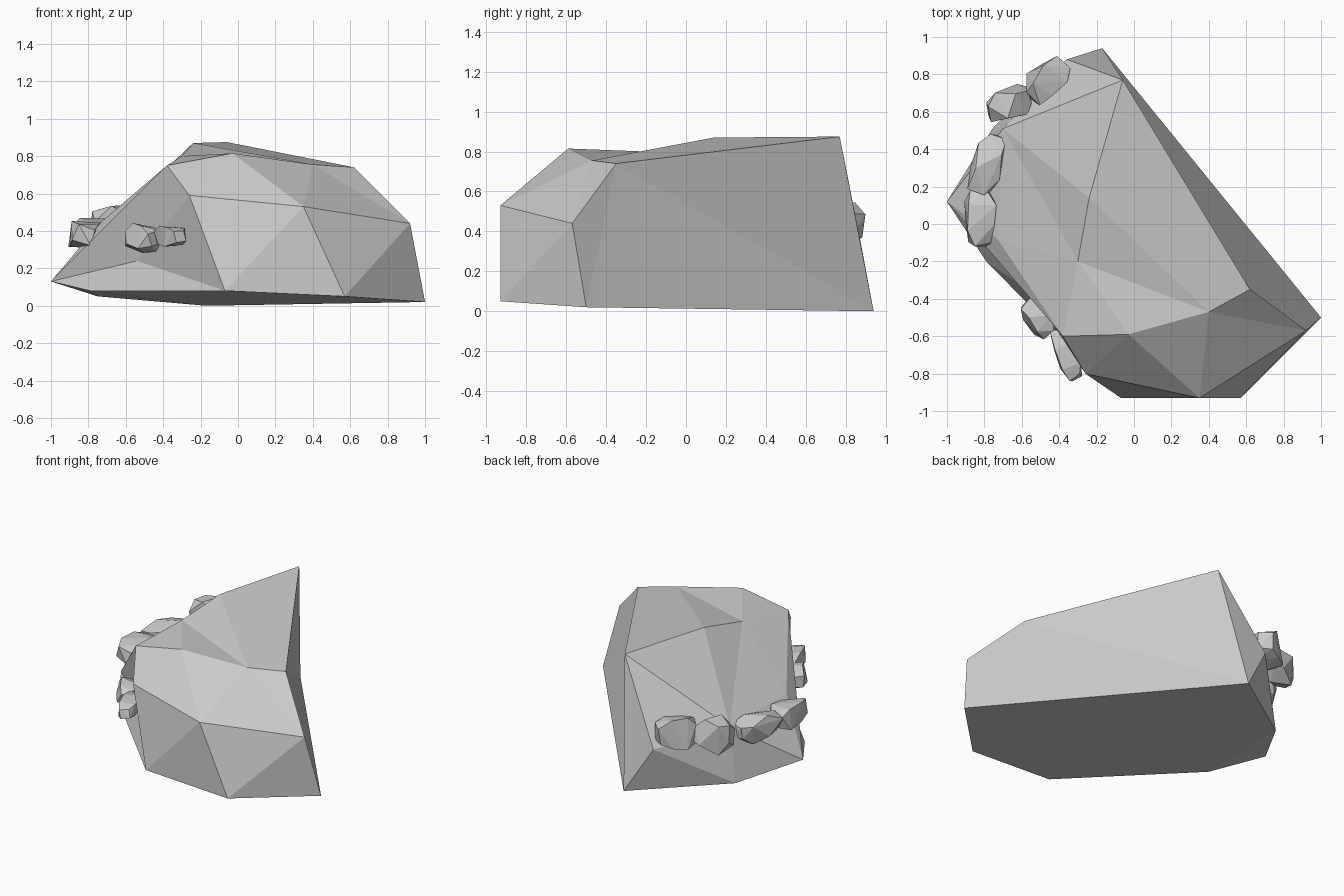
import bpy, bmesh, random
from math import cos, sin, pi
from mathutils import Vector

if "Cube" in bpy.data.objects:
    bpy.data.objects.remove(bpy.data.objects["Cube"])

random.seed(11)


def hull_object(name, points, pressed=()):
    """Flat-faced stone wrapped around corner points.
    pressed: (point, pull) corners wrapped while pulled out, then pushed back as dents."""
    bm = bmesh.new()
    for p in points:
        bm.verts.new(p)
    dents = [(bm.verts.new(Vector(p) + Vector(o)), p) for p, o in pressed]
    res = bmesh.ops.convex_hull(bm, input=bm.verts[:])
    for v, p in dents:
        v.co = p
    junk = {g for g in res["geom_interior"] + res["geom_unused"]
            if isinstance(g, bmesh.types.BMVert) and not g.link_faces}
    bmesh.ops.delete(bm, geom=list(junk), context='VERTS')
    bmesh.ops.recalc_face_normals(bm, faces=bm.faces[:])
    mesh = bpy.data.meshes.new(name)
    bm.to_mesh(mesh)
    bm.free()
    ob = bpy.data.objects.new(name, mesh)
    bpy.context.collection.objects.link(ob)
    return ob


# Large boulder: base ring, mid corners, top rim, and shallow dents
base = [(-.17, .94, 0), (1, -.5, .02), (.57, -.93, .05), (-.07, -.93, .08),
        (-.79, -.2, .08), (-1, .12, .13), (-.75, .52, .05)]
middle = [(.92, -.57, .44), (.35, -.93, .53), (-.26, -.8, .59),
          (-.73, -.08, .45), (-.7, .51, .43), (-.36, .88, .32)]
top = [(-.38, -.6, .75), (-.03, -.59, .815), (-.06, .77, .875), (-.24, .14, .87)]
dents = [((-.3, -.2, .80), (0, 0, .06)),
         ((.4, -.47, .755), (0, 0, .08)),
         ((.62, -.35, .74), (.2, .16, .02)),
         ((-.54, -.37, .24), (-.09, -.2, .03))]
hull_object("boulder", base + middle + top, dents)


def pebble(name, a, b, width, z0, z1):
    """Chunky squarish stone lying from a to b, with irregular ends."""
    a, b = Vector(a), Vector(b)
    side = Vector((-(b - a).y, (b - a).x)).normalized()
    pts = []
    for t, r in ((0, .75), (.3, 1.25), (.75, 1.2), (1, .7)):
        turn = pi / 4 + random.uniform(-.4, .4)
        for i in range(4):
            ang = turn + pi / 2 * i
            k = r * random.uniform(.85, 1.1)
            p = a.lerp(b, t + random.uniform(-.06, .06)) + side * (cos(ang) * k * width / 2)
            pts.append((p.x, p.y, (z0 + z1) / 2 + sin(ang) * k * (z1 - z0) / 2))
    hull_object(name, pts)


# Row of small stones stuck along the left side
rows = [((-.54, .66), (-.38, .86), .20, .31, .55),
        ((-.78, .60), (-.55, .69), .16, .31, .53),
        ((-.83, .18), (-.73, .47), .18, .30, .47),
        ((-.82, -.11), (-.82, .19), .18, .30, .46),
        ((-.58, -.42), (-.45, -.58), .14, .29, .43),
        ((-.41, -.57), (-.31, -.82), .13, .31, .43)]
for i, r in enumerate(rows):
    pebble(f"small_stone_{i + 1}", *r)
